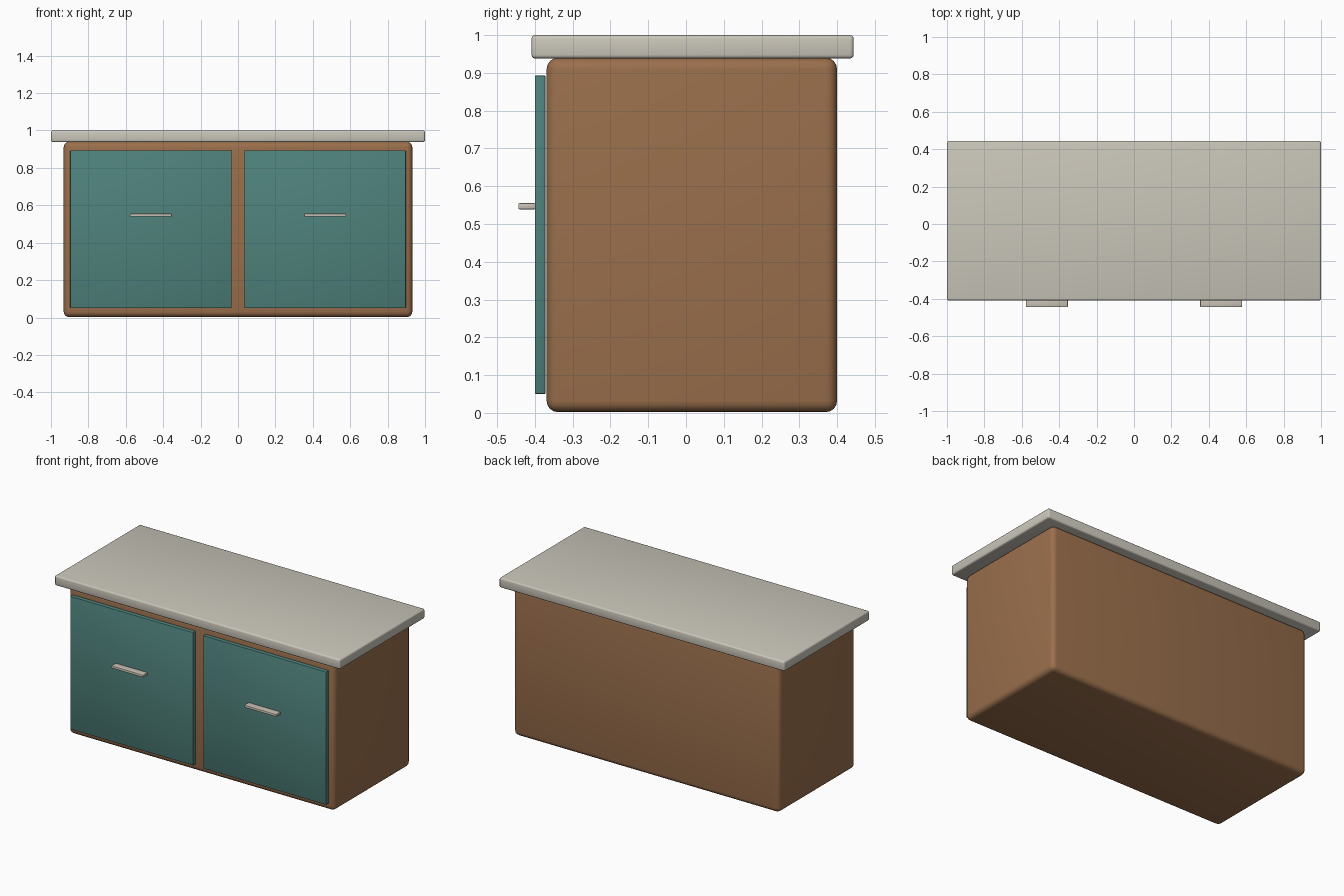
import bpy

if "Cube" in bpy.data.objects:
    bpy.data.objects.remove(bpy.data.objects["Cube"])


def material(name, rgb):
    """Flat colour from 0-255 display values."""
    lin = [((c / 255 + 0.055) / 1.055) ** 2.4 for c in rgb]
    mat = bpy.data.materials.new(name)
    mat.diffuse_color = (*lin, 1)
    mat.use_nodes = True
    mat.node_tree.nodes["Principled BSDF"].inputs["Base Color"].default_value = mat.diffuse_color
    return mat


wood = material("brown_wood", (154, 111, 76))
teal = material("teal_paint", (79, 130, 124))
stone = material("pale_stone", (202, 198, 186))
metal = material("handle_metal", (202, 194, 182))


def box(name, lo, hi, mat, bevel, segments):
    """Rounded box spanning two opposite corners."""
    bpy.ops.mesh.primitive_cube_add(
        size=1, location=[(a + b) / 2 for a, b in zip(lo, hi)])
    ob = bpy.context.object
    ob.name = name
    ob.scale = [b - a for a, b in zip(lo, hi)]
    bpy.ops.object.transform_apply(location=False, rotation=False, scale=True)
    mod = ob.modifiers.new("rounded_edges", "BEVEL")
    mod.width = bevel
    mod.segments = segments
    bpy.ops.object.modifier_apply(modifier=mod.name)
    bpy.ops.object.shade_smooth_by_angle(angle=0.6)
    ob.data.materials.append(mat)
    return ob


# Cabinet body and worktop
box("cabinet_body", (-0.932, -0.369, 0.002), (0.932, 0.4, 0.94), wood, 0.03, 4)
box("worktop", (-1, -0.409, 0.938), (1, 0.444, 1), stone, 0.01, 3)

# Pair of doors, each with a flat bar handle
for side, cx in (("left", -0.466), ("right", 0.466)):
    box(side + "_door", (cx - 0.431, -0.4, 0.05), (cx + 0.431, -0.372, 0.893),
        teal, 0.003, 2)
    box(side + "_handle", (cx - 0.112, -0.444, 0.539), (cx + 0.112, -0.398, 0.555),
        metal, 0.003, 2)
